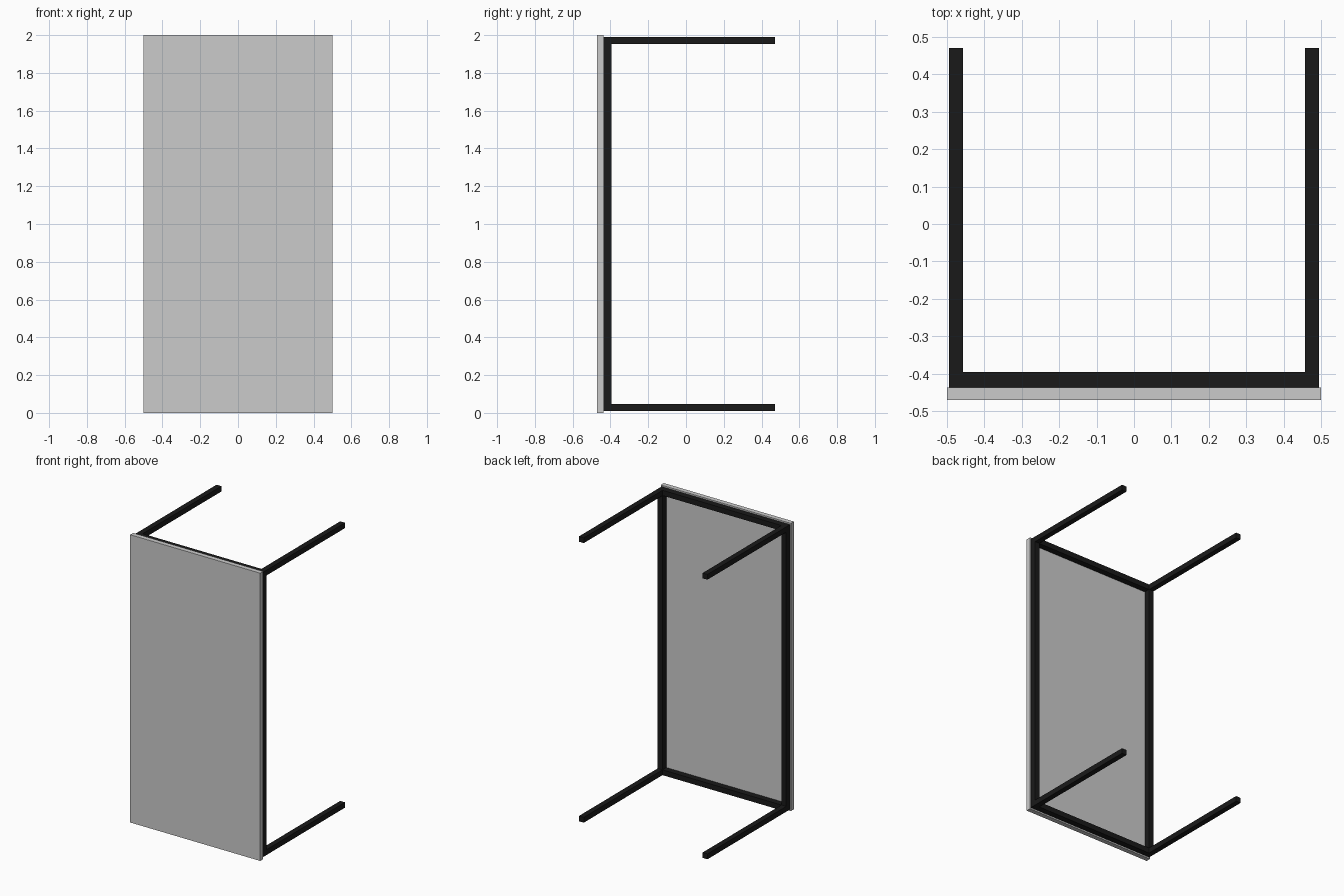
import bpy

if "Cube" in bpy.data.objects:
    bpy.data.objects.remove(bpy.data.objects["Cube"])

black = bpy.data.materials.new("black_metal")
black.diffuse_color = (0.01, 0.01, 0.01, 1)
black.use_nodes = True
black.node_tree.nodes["Principled BSDF"].inputs["Base Color"].default_value = black.diffuse_color


def box(name, x, y, z, mat=None):
    """Box from (min, max) ranges on each axis."""
    bpy.ops.mesh.primitive_cube_add(size=1)
    ob = bpy.context.object
    ob.name = name
    ob.location = [(a + b) / 2 for a, b in (x, y, z)]
    ob.scale = [b - a for a, b in (x, y, z)]
    bpy.ops.object.transform_apply(location=True, rotation=False, scale=True)
    if mat:
        ob.data.materials.append(mat)
    return ob


FRONT, BACK = -0.437, 0.47      # frame front plane and arm tips
DEPTH = -0.395                  # back plane of the front frame
OUT, INN = 0.494, 0.457         # outer and inner x of the frame
LEVELS = {"bottom": (0.01, 0.047), "top": (1.953, 1.99)}

# Front panel
box("front_panel", (-0.5, 0.5), (-0.47, FRONT), (0, 2))

# Horizontal rails behind the panel
for level, z in LEVELS.items():
    box(f"{level}_rail", (-INN, INN), (FRONT, DEPTH), z, black)

# Uprights and backward-reaching arms on both sides
for side, x in (("left", (-OUT, -INN)), ("right", (INN, OUT))):
    box(f"{side}_upright", x, (FRONT, DEPTH), (0.01, 1.99), black)
    for level, z in LEVELS.items():
        box(f"{side}_{level}_arm", x, (DEPTH, BACK), z, black)
